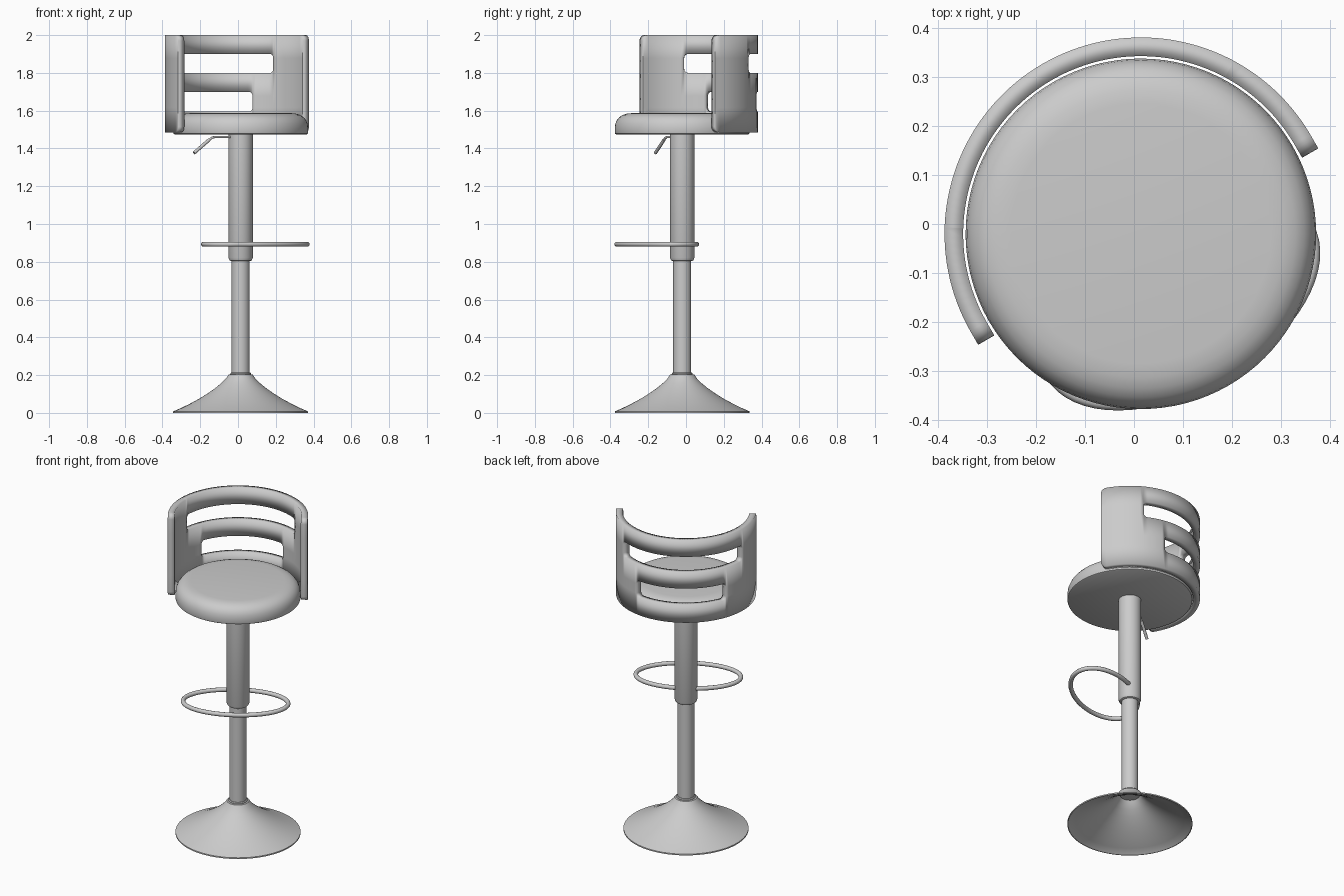
import bpy, bmesh, math
from math import sin, cos, pi, sqrt

if "Cube" in bpy.data.objects:
    bpy.data.objects.remove(bpy.data.objects["Cube"])

CENTER = (0.014, -0.02, 0)
TURN = math.radians(30)          # whole stool is turned about its column


def finish(obj, angle=35):
    obj.location = CENTER
    obj.rotation_euler = (0, 0, TURN)
    bpy.ops.object.select_all(action='DESELECT')
    obj.select_set(True)
    bpy.context.view_layer.objects.active = obj
    if obj.type == 'CURVE':
        bpy.ops.object.convert(target='MESH')
    bpy.ops.object.shade_smooth_by_angle(angle=math.radians(angle))
    return obj


def from_bmesh(name, bm):
    me = bpy.data.meshes.new(name)
    bm.to_mesh(me)
    bm.free()
    obj = bpy.data.objects.new(name, me)
    bpy.context.collection.objects.link(obj)
    return obj


def lathe(name, profile, steps=64):
    bm = bmesh.new()
    vs = [bm.verts.new((r, 0, z)) for r, z in profile]
    es = [bm.edges.new(p) for p in zip(vs, vs[1:])]
    bmesh.ops.spin(bm, geom=vs + es, cent=(0, 0, 0), axis=(0, 0, 1),
                   angle=2 * pi, steps=steps, use_duplicate=False)
    bmesh.ops.remove_doubles(bm, verts=bm.verts, dist=1e-5)
    bmesh.ops.recalc_face_normals(bm, faces=bm.faces)
    return finish(from_bmesh(name, bm))


def tube(name, points, radius, cyclic=False):
    cu = bpy.data.curves.new(name, 'CURVE')
    cu.dimensions = '3D'
    cu.bevel_depth = radius
    cu.bevel_resolution = 4
    cu.use_fill_caps = True
    sp = cu.splines.new('POLY')
    sp.points.add(len(points) - 1)
    for p, co in zip(sp.points, points):
        p.co = (*co, 1)
    sp.use_cyclic_u = cyclic
    obj = bpy.data.objects.new(name, cu)
    bpy.context.collection.objects.link(obj)
    return finish(obj)


# Trumpet base: thin hollow shell, open underneath
flare = [(0.357, 0.008), (0.315, 0.026), (0.27, 0.048), (0.22, 0.075), (0.175, 0.103),
         (0.135, 0.131), (0.102, 0.158), (0.078, 0.182), (0.064, 0.203)]
lathe("base", [(0.048, 0.196)] + [(r - 0.006, z - 0.006) for r, z in flare[::-1]]
      + [(0.353, 0.0), (0.357, 0.0)] + flare + [(0.048, 0.206), (0.048, 0.196)])

# Gas-lift column
lathe("base_collar", [(0, 0.19), (0.055, 0.19), (0.055, 0.208), (0.051, 0.213), (0, 0.213)], 48)
lathe("lower_column", [(0, 0.19), (0.0475, 0.19), (0.0475, 0.83), (0, 0.83)], 48)
lathe("upper_column", [(0, 0.805), (0.054, 0.805), (0.059, 0.808), (0.065, 0.822),
                       (0.065, 1.478), (0, 1.478)], 48)

# Cushioned seat
lathe("seat", [(0, 1.475), (0.350, 1.475), (0.355, 1.478), (0.357, 1.485), (0.357, 1.51),
               (0.354, 1.531), (0.346, 1.55), (0.333, 1.566), (0.315, 1.577),
               (0.293, 1.584), (0.265, 1.587), (0, 1.587)], 96)

# Oval footrest with its rear buried in the column
tube("footrest", [(0.301 * cos(a), -0.156 + 0.172 * sin(a), 0.893)
                  for a in (2 * pi * i / 64 for i in range(64))], 0.013, True)

# Height lever
tube("lever_rod", [(-0.05, 0, 1.46), (-0.16, 0, 1.46), (-0.172, 0, 1.458),
                   (-0.183, 0, 1.452), (-0.20, 0, 1.439)], 0.006)
tube("lever_grip", [(-0.192, 0, 1.446), (-0.285, 0, 1.376)], 0.009)

# Curved backrest: vertical columns of points along the arc, slots left open
R, THICK, STRAIGHT = 0.40, 0.038, 0.03
END = R * pi / 2 + STRAIGHT
ZB, ZT, RC = 1.485, 2.0, 0.03
SLOTS = [(R * math.radians(40), 1.595, 1.70), (R * math.radians(58.5), 1.80, 1.90)]
RS = 0.022


def inset(s, end, r):
    """How far a rounded corner pulls the edge in at arc position s."""
    d = min(max(abs(s) - (end - r), 0), r)
    return r - sqrt(r * r - d * d)


def place(s, z):
    a = min(abs(s), R * pi / 2) / R
    y = R * cos(a) - max(abs(s) - R * pi / 2, 0)
    return (math.copysign(R * sin(a), s), y, z)


stations = {round(END * i / 40, 5) for i in range(40)} | {round(R * pi / 2, 5)}
for end, r in [(END, RC)] + [(s[0], RS) for s in SLOTS]:
    stations = {s for s in stations if not end - r < s < end + 0.004}
    stations |= {end - r + r * sin(pi / 2 * k / 6) for k in range(7)}
stations = sorted(stations)
stations = [-s for s in stations[::-1] if s > 1e-4] + stations

bm = bmesh.new()
cols = []
for s in stations:
    k = inset(s, END, RC)
    zs = [ZB + k]
    for end, lo, hi in SLOTS:
        q = inset(s, end, RS)
        zs += [lo + q, hi - q]
    zs.append(ZT - k)
    cols.append([bm.verts.new(place(s, z)) for z in zs])
for i in range(len(cols) - 1):
    mid = abs(stations[i] + stations[i + 1]) / 2
    for b in range(5):
        if b in (1, 3) and mid < SLOTS[b // 2][0]:
            continue
        c, d = cols[i], cols[i + 1]
        bm.faces.new((c[b], c[b + 1], d[b + 1], d[b]))
backrest = from_bmesh("backrest", bm)
mod = backrest.modifiers.new("thickness", 'SOLIDIFY')
mod.thickness = THICK
mod.offset = -1
finish(backrest)
